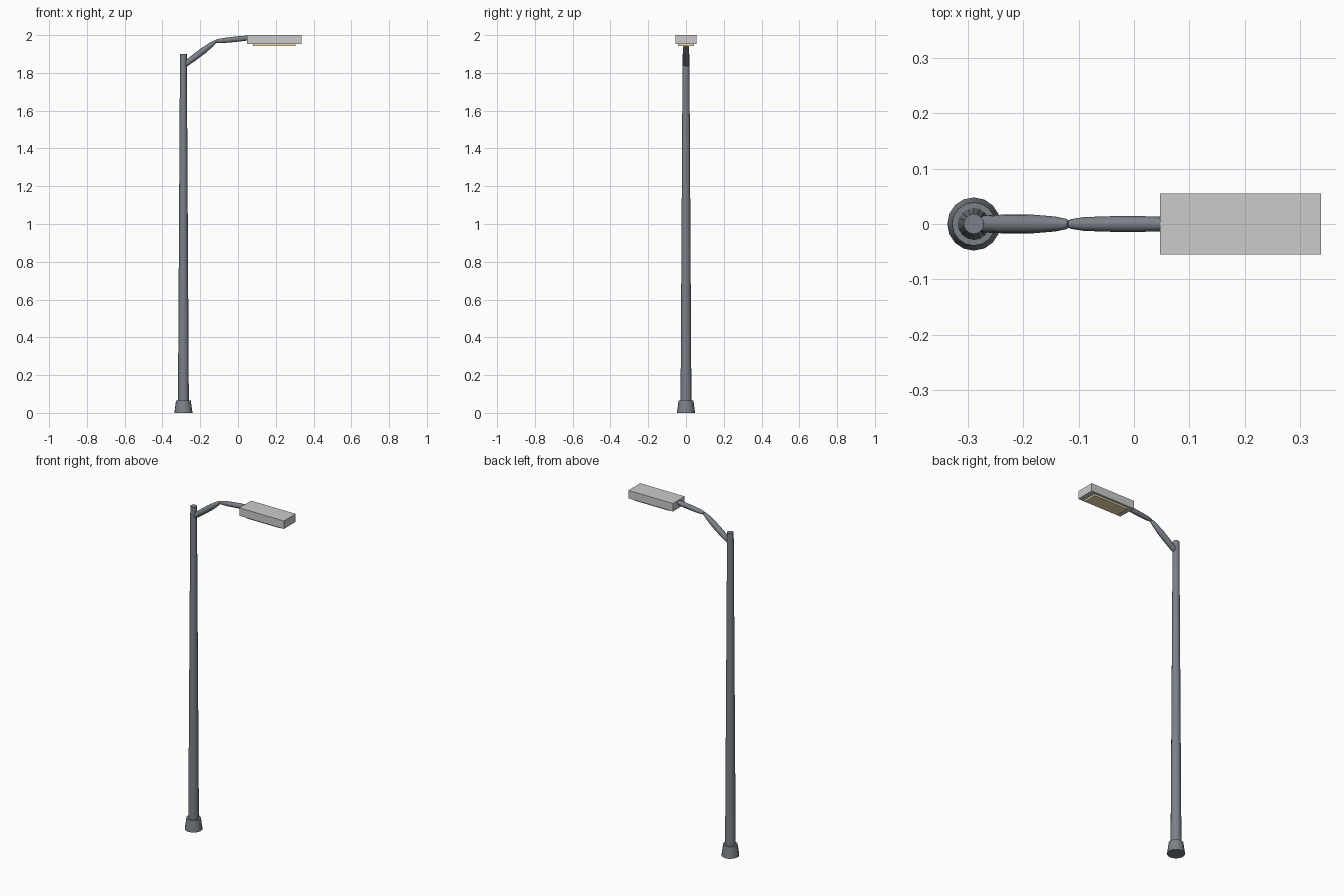
import bpy, bmesh, math
from mathutils import Vector

if "Cube" in bpy.data.objects:
    bpy.data.objects.remove(bpy.data.objects["Cube"])


def material(name, rgb):
    m = bpy.data.materials.new(name)
    m.diffuse_color = (*rgb, 1)
    m.use_nodes = True
    m.node_tree.nodes["Principled BSDF"].inputs["Base Color"].default_value = m.diffuse_color
    return m


METAL = material("dark_metal", (0.2, 0.22, 0.25))
SHELL = material("light_shell", (0.6, 0.61, 0.61))
GLOW = material("warm_lens", (0.9, 0.75, 0.45))


def tube(name, start, end, stations, sides=16):
    """Round tube from start to end; stations are (fraction, radius)."""
    start, end = Vector(start), Vector(end)
    rot = (end - start).to_track_quat('Z', 'Y')
    bm = bmesh.new()
    rings = []
    for t, r in stations:
        c = start.lerp(end, t)
        rings.append([bm.verts.new(c + rot @ Vector((r * math.cos(a), r * math.sin(a), 0)))
                      for a in (2 * math.pi * i / sides for i in range(sides))])
    for lo, hi in zip(rings, rings[1:]):
        for i in range(sides):
            j = (i + 1) % sides
            bm.faces.new((lo[i], lo[j], hi[j], hi[i]))
    bm.faces.new(rings[0][::-1])
    bm.faces.new(rings[-1])
    mesh = bpy.data.meshes.new(name)
    bm.to_mesh(mesh)
    bm.free()
    ob = bpy.data.objects.new(name, mesh)
    bpy.context.collection.objects.link(ob)
    mesh.materials.append(METAL)
    bpy.ops.object.select_all(action='DESELECT')
    bpy.context.view_layer.objects.active = ob
    ob.select_set(True)
    bpy.ops.object.shade_smooth_by_angle(angle=math.radians(30))
    return ob


def box(name, lo, hi, mat):
    lo, hi = Vector(lo), Vector(hi)
    bpy.ops.mesh.primitive_cube_add(size=1, location=(lo + hi) / 2)
    ob = bpy.context.object
    ob.name = name
    ob.scale = hi - lo
    bpy.ops.object.transform_apply(location=False, rotation=False, scale=True)
    ob.data.materials.append(mat)


# Upright: flared foot and tapered pole
PX = -0.289
tube("base", (PX, 0, 0), (PX, 0, 0.066), [(0, 0.048), (1, 0.039)])
tube("pole", (PX, 0, 0.03), (PX, 0, 1.9), [(0, 0.029), (1, 0.018)])

# Two-piece arm, each piece swelling in the middle and narrow at the elbow
elbow = (-0.118, 0, 1.967)
tube("lower_arm", (PX, 0, 1.838), elbow,
     [(0, 0.012), (0.12, 0.0155), (0.35, 0.0172), (0.6, 0.0172), (0.86, 0.0135), (0.97, 0.0095), (1, 0.005)], 12)
tube("upper_arm", elbow, (0.07, 0, 1.987),
     [(0, 0.007), (0.03, 0.009), (0.15, 0.0125), (0.4, 0.014), (0.65, 0.0145), (1, 0.0125)], 12)

# Lamp head with recessed-looking lens plate underneath
box("lamp_head", (0.047, -0.055, 1.953), (0.337, 0.055, 2.0), SHELL)
box("lens", (0.08, -0.042, 1.943), (0.305, 0.042, 1.956), GLOW)
